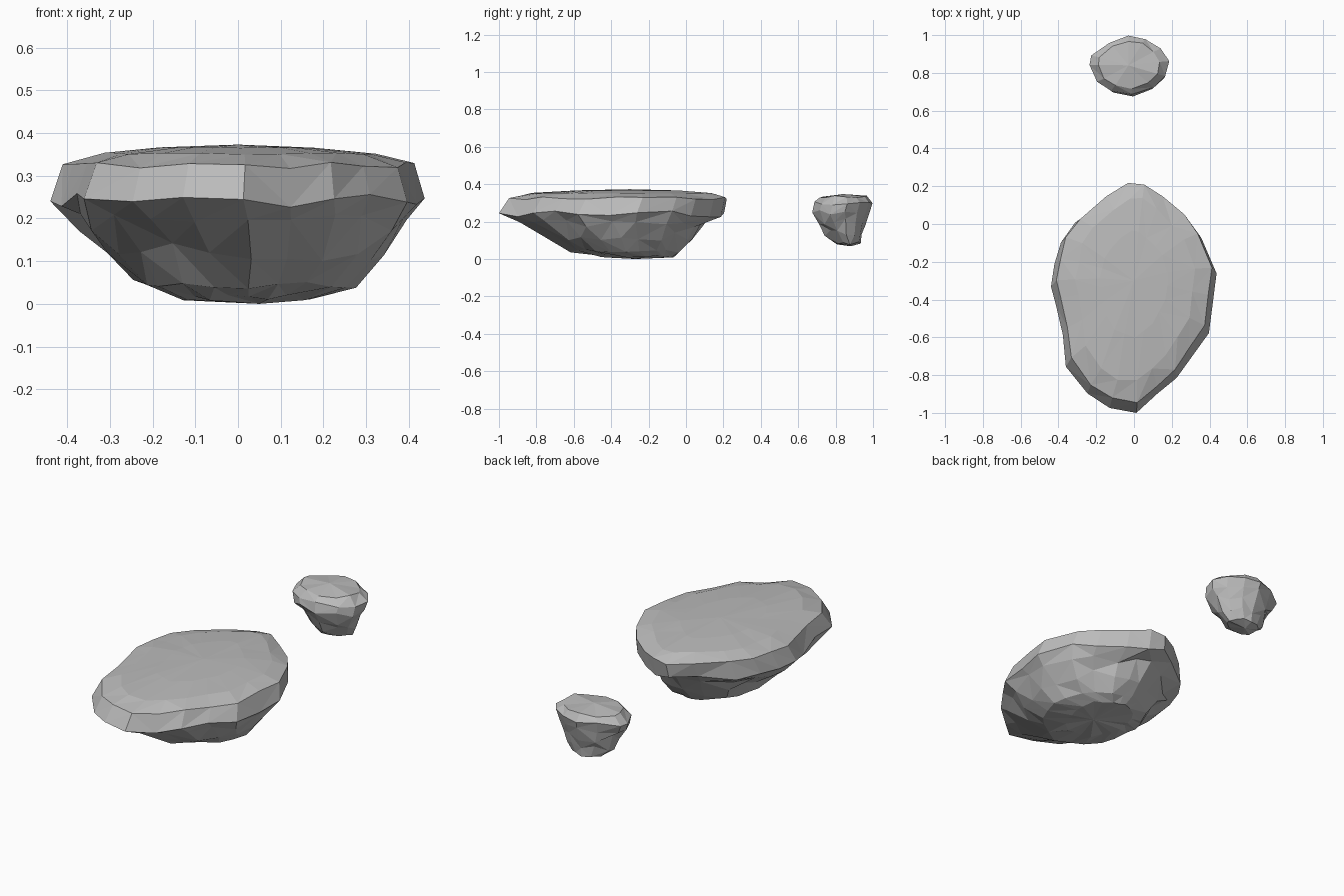
import bpy
import bmesh
import math
import random
from mathutils import Vector

if "Cube" in bpy.data.objects:
    bpy.data.objects.remove(bpy.data.objects["Cube"], do_unlink=True)

stone = bpy.data.materials.new("grey stone")
stone.use_nodes = True
GREY = (0.5, 0.5, 0.5, 1)
stone.diffuse_color = GREY
stone.node_tree.nodes["Principled BSDF"].inputs["Base Color"].default_value = GREY


def fit(outline, box, roundness):
    """Stretch an outline into the box x0, x1, y0, y1, blended towards an oval."""
    xs, ys = zip(*outline)
    x0, x1, y0, y1 = box
    points = []
    for x, y in outline:
        u = 2 * (x - min(xs)) / (max(xs) - min(xs)) - 1
        v = 2 * (y - min(ys)) / (max(ys) - min(ys)) - 1
        scale = 1 + roundness * (1 / math.hypot(u, v) - 1)
        points.append(((x0 + x1 + u * scale * (x1 - x0)) / 2,
                       (y0 + y1 + v * scale * (y1 - y0)) / 2))
    return points


def rock(name, outline, levels, top, bottom, seed):
    """Loft chipped rings, each (z, box, roundness, chip, wave), between two end points."""
    rng = random.Random(seed)
    bm = bmesh.new()
    rings = []
    for z, box, roundness, chip, wave in levels:
        cx, cy = (box[0] + box[1]) / 2, (box[2] + box[3]) / 2
        ring = []
        for x, y in fit(outline, box, roundness):
            s = 1 + chip * rng.uniform(-1, 0.7)
            ring.append(bm.verts.new((cx + (x - cx) * s, cy + (y - cy) * s,
                                      z + rng.uniform(-wave, wave))))
        rings.append(ring)
    n = len(outline)
    for low, high in zip(rings, rings[1:]):
        for i in range(n):
            a, b, c, d = low[i], low[(i + 1) % n], high[(i + 1) % n], high[i]
            # Random diagonals give irregular facets
            tris = ((a, b, c), (a, c, d)) if rng.random() < 0.5 else ((a, b, d), (b, c, d))
            for tri in tris:
                bm.faces.new(tri)
    for ring, tip in ((rings[0], bottom), (rings[-1], top)):
        v = bm.verts.new(Vector(tip))
        for i in range(n):
            bm.faces.new((ring[i], ring[(i + 1) % n], v))
    bmesh.ops.recalc_face_normals(bm, faces=bm.faces)
    mesh = bpy.data.meshes.new(name)
    bm.to_mesh(mesh)
    bm.free()
    mesh.materials.append(stone)
    obj = bpy.data.objects.new(name, mesh)
    bpy.context.collection.objects.link(obj)
    return obj


# Large floating rock with a broad, gently domed top
large_outline = [(.05, .21), (.15, .14), (.27, .04), (.35, -.06), (.43, -.25), (.41, -.40),
                 (.39, -.57), (.30, -.69), (.22, -.81), (.12, -.90), (.01, -1), (-.13, -.97),
                 (-.25, -.90), (-.36, -.75), (-.38, -.58), (-.41, -.42), (-.44, -.32),
                 (-.42, -.20), (-.39, -.08), (-.31, .02), (-.16, .14), (-.04, .22)]
large_levels = [
    (.015, (-.13, .17, -.46, -.06), 1, .06, .008),
    (.045, (-.24, .27, -.61, -.02), .8, .05, .012),
    (.12, (-.30, .34, -.73, .05), .7, .06, .022),
    (.19, (-.37, .39, -.88, .11), .5, .05, .022),
    (.245, (-.44, .435, -1, .20), .05, .012, .02),
    (.325, (-.41, .415, -.95, .22), .05, .015, .008),
    (.352, (-.31, .32, -.84, .14), .2, .03, .002),
    (.366, (-.18, .18, -.60, -.04), .4, .03, .001)]
rock("large_floating_rock", large_outline, large_levels, (0, -.3, .373), (.05, -.27, 0), 4)

# Small floating rock, narrower towards its base
small_outline = [(-.03, 1), (.06, .98), (.14, .93), (.18, .86), (.16, .78), (.10, .72),
                 (-.01, .68), (-.12, .70), (-.19, .75), (-.23, .84), (-.22, .89), (-.13, .96)]
small_levels = [
    (.085, (-.11, .08, .80, .935), .8, .07, .01),
    (.14, (-.15, .12, .745, .945), .6, .07, .018),
    (.20, (-.18, .15, .71, .965), .4, .06, .018),
    (.25, (-.215, .175, .675, .985), .1, .04, .015),
    (.295, (-.235, .185, .685, 1), 0, .02, .012),
    (.333, (-.19, .14, .715, .97), .2, .04, .006)]
rock("small_floating_rock", small_outline, small_levels, (-.03, .84, .347), (-.02, .88, .068), 9)
